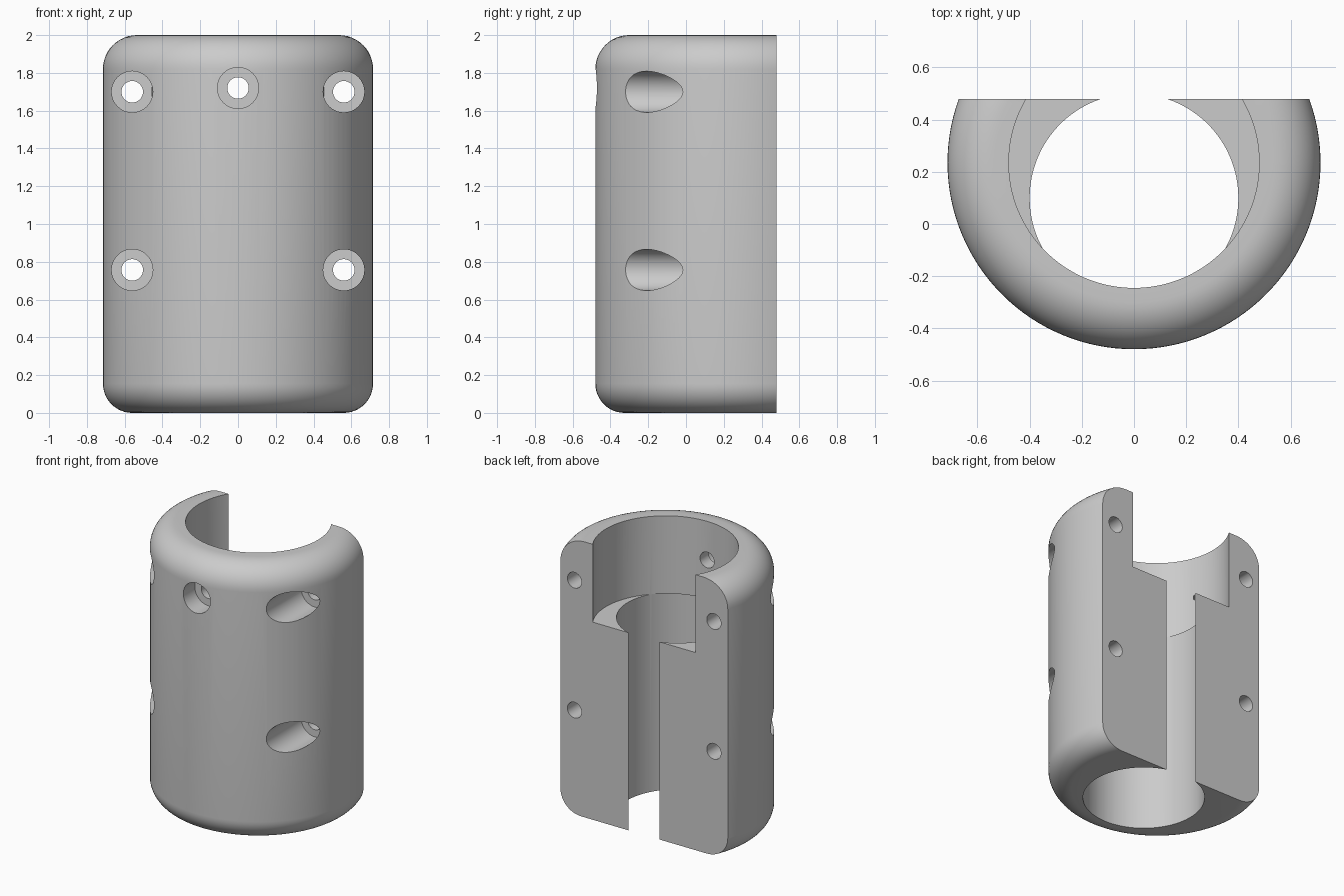
import bpy
import bmesh
from math import radians, sin, cos, pi
from mathutils import Matrix, Vector

if "Cube" in bpy.data.objects:
    bpy.data.objects.remove(bpy.data.objects["Cube"], do_unlink=True)

AXIS_Y, RADIUS, HEIGHT = 0.235, 0.715, 2.0
BACK_Y, LEDGE_Z = 0.48, 1.435
TOP_ROUND, BOTTOM_ROUND = 0.18, 0.155

grey = bpy.data.materials.new("plain grey")
grey.use_nodes = True
colour = (0.6, 0.6, 0.6, 1)
grey.diffuse_color = colour
grey.node_tree.nodes["Principled BSDF"].inputs["Base Color"].default_value = colour


def to_object(bm, name):
    bmesh.ops.recalc_face_normals(bm, faces=bm.faces)
    mesh = bpy.data.meshes.new(name)
    bm.to_mesh(mesh)
    bm.free()
    mesh.materials.append(grey)
    obj = bpy.data.objects.new(name, mesh)
    bpy.context.collection.objects.link(obj)
    return obj


def cylinder(name, radius, start, end, segments=64):
    """Cylinder running between two points."""
    start, end = Vector(start), Vector(end)
    turn = (end - start).to_track_quat('Z', 'Y').to_matrix().to_4x4()
    bm = bmesh.new()
    bmesh.ops.create_cone(bm, cap_ends=True, segments=segments, radius1=radius,
                          radius2=radius, depth=(end - start).length,
                          matrix=Matrix.Translation((start + end) / 2) @ turn)
    return to_object(bm, name)


def rounded_cylinder(name, segments=128, steps=12):
    """Closed lathed body with rounded top and bottom rims."""
    profile = [(0, 0)]
    for i in range(steps + 1):
        a = pi / 2 * i / steps
        profile.append((RADIUS - BOTTOM_ROUND * (1 - sin(a)), BOTTOM_ROUND * (1 - cos(a))))
    for i in range(steps + 1):
        a = pi / 2 * i / steps
        profile.append((RADIUS - TOP_ROUND * (1 - cos(a)), HEIGHT - TOP_ROUND * (1 - sin(a))))
    profile.append((0, HEIGHT))
    bm = bmesh.new()
    verts = [bm.verts.new((r, AXIS_Y, z)) for r, z in profile]
    # The profile points already sit on the shifted axis plane
    edges = [bm.edges.new(pair) for pair in zip(verts, verts[1:])]
    bmesh.ops.spin(bm, geom=verts + edges, cent=(0, AXIS_Y, 0), axis=(0, 0, 1),
                   angle=2 * pi, steps=segments, use_merge=True)
    bmesh.ops.remove_doubles(bm, verts=bm.verts, dist=0.0001)
    return to_object(bm, name)


clamp = rounded_cylinder("clamp_body")

# Open back, as a large block behind the flat mating face
bm = bmesh.new()
bmesh.ops.create_cube(bm, size=1, matrix=Matrix.Translation((0, BACK_Y + 1, 1))
                      @ Matrix.Diagonal((3, 2, 3, 1)))
cutters = [to_object(bm, "back_cutter")]

# Wide upper socket and the offset lower bore
cutters.append(cylinder("socket_cutter", 0.48, (0, AXIS_Y, LEDGE_Z), (0, AXIS_Y, 2.5), 128))
cutters.append(cylinder("bore_cutter", 0.4, (0, 0.1, -0.5), (0, 0.1, LEDGE_Z + 0.001), 128))

# Bolt holes: x, z, counterbore floor y, through-hole end y
holes = [(x, z, 0.08, 0.8) for x in (-0.56, 0.56) for z in (0.757, 1.70)]
holes.append((0, 1.72, -0.34, 0.1))
for x, z, floor, end in holes:
    cutters.append(cylinder("counterbore_cutter", 0.109, (x, -1, z), (x, floor, z), 48))
    cutters.append(cylinder("bolt_hole_cutter", 0.057, (x, -1, z), (x, end, z), 32))

# Cut everything out of the body
bpy.ops.object.select_all(action='DESELECT')
bpy.context.view_layer.objects.active = clamp
clamp.select_set(True)
for cutter in cutters:
    cutter.hide_render = True
    mod = clamp.modifiers.new(cutter.name, 'BOOLEAN')
    mod.operation = 'DIFFERENCE'
    mod.solver = 'EXACT'
    mod.object = cutter
    bpy.ops.object.modifier_apply(modifier=mod.name)
for cutter in cutters:
    bpy.data.objects.remove(cutter, do_unlink=True)

bpy.ops.object.shade_smooth_by_angle(angle=radians(30))
